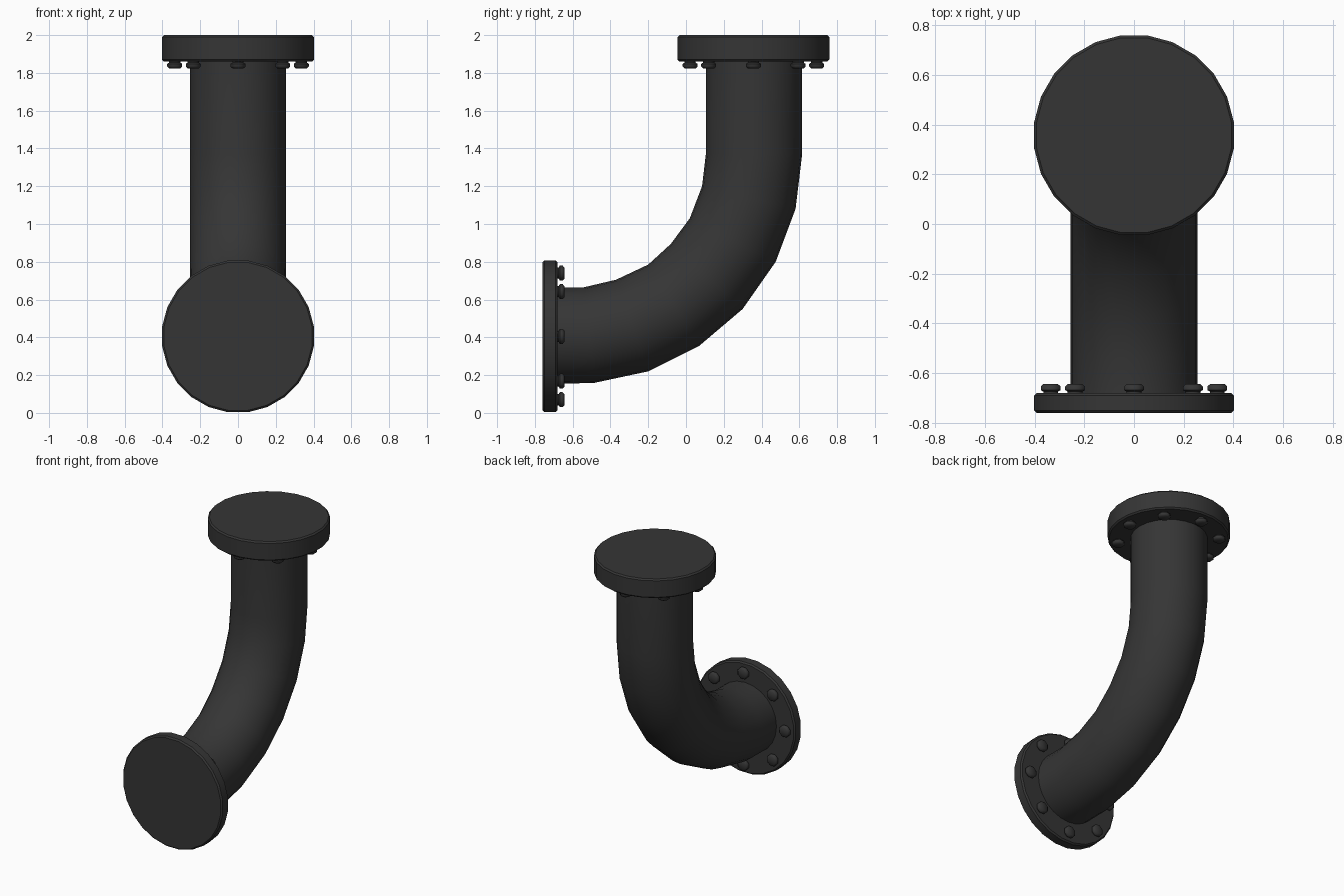
import bpy
import bmesh
from math import sin, cos, pi, radians
from mathutils import Matrix, Vector

cube = bpy.data.objects.get("Cube")
if cube:
    bpy.data.objects.remove(cube)

iron = bpy.data.materials.new("dark iron")
iron.use_nodes = True
colour = (0.036, 0.036, 0.036, 1)
iron.diffuse_color = colour
iron.node_tree.nodes["Principled BSDF"].inputs["Base Color"].default_value = colour


def loft(name, rings, angle):
    """Skin a list of equal point rings and cap both ends."""
    bm = bmesh.new()
    loops = [[bm.verts.new(p) for p in ring] for ring in rings]
    n = len(loops[0])
    for a, b in zip(loops, loops[1:]):
        for i in range(n):
            j = (i + 1) % n
            bm.faces.new((a[i], a[j], b[j], b[i]))
    bm.faces.new(loops[0][::-1])
    bm.faces.new(loops[-1])
    bmesh.ops.recalc_face_normals(bm, faces=bm.faces)
    mesh = bpy.data.meshes.new(name)
    bm.to_mesh(mesh)
    bm.free()
    mesh.materials.append(iron)
    obj = bpy.data.objects.new(name, mesh)
    bpy.context.collection.objects.link(obj)
    bpy.ops.object.select_all(action='DESELECT')
    obj.select_set(True)
    bpy.context.view_layer.objects.active = obj
    bpy.ops.object.shade_smooth_by_angle(angle=radians(angle))
    return obj


def lathe(name, profile, sides, matrix, angle=35):
    """Revolve (radius, height) pairs about the local z axis."""
    turns = [2 * pi * (i + 0.5) / sides for i in range(sides)]
    rings = [[matrix @ Vector((r * cos(t), r * sin(t), h)) for t in turns]
             for r, h in profile]
    return loft(name, rings, angle)


# Bent pipe: inner and outer (y, z) edge of each cross-section
sections = [
    ((-0.69, 0.665), (-0.69, 0.155)),
    ((-0.54, 0.665), (-0.49, 0.158)),
    ((-0.37, 0.705), (-0.20, 0.22)),
    ((-0.20, 0.785), (0.07, 0.355)),
    ((-0.08, 0.895), (0.30, 0.55)),
    ((0.02, 1.03), (0.475, 0.80)),
    ((0.085, 1.20), (0.58, 1.08)),
    ((0.105, 1.37), (0.615, 1.37)),
    ((0.105, 1.87), (0.615, 1.87)),
]
PIPE_SIDES = 24
pipe_rings = []
for inner, outer in sections:
    a, b = Vector((0, *inner)), Vector((0, *outer))
    mid, half = (a + b) / 2, (b - a) / 2
    pipe_rings.append([mid + half * cos(2 * pi * i / PIPE_SIDES)
                       + Vector((0.255 * sin(2 * pi * i / PIPE_SIDES), 0, 0))
                       for i in range(PIPE_SIDES)])
loft("pipe", pipe_rings, 40)


def flange(name, matrix, thickness):
    """Bevelled disc with a ring of bolt heads; local z points to the open end."""
    r, c = 0.405, 0.01
    lathe(name, [(r - c, 0), (r, c), (r, thickness - c), (r - c, thickness)],
          24, matrix)
    bolt = [(0.032, 0.004), (0.032, -0.006), (0.043, -0.012),
            (0.043, -0.027), (0.032, -0.036)]
    for k in range(8):
        t = k * pi / 4
        spot = Matrix.Translation((0.335 * cos(t), 0.335 * sin(t), 0))
        lathe(f"{name}_bolt_{k + 1}", bolt, 8, matrix @ spot, 50)


flange("top_flange", Matrix.Translation((0, 0.357, 1.86)), 0.14)
flange("front_flange",
       Matrix.Translation((0, -0.68, 0.405)) @ Matrix.Rotation(pi / 2, 4, 'X'), 0.08)
